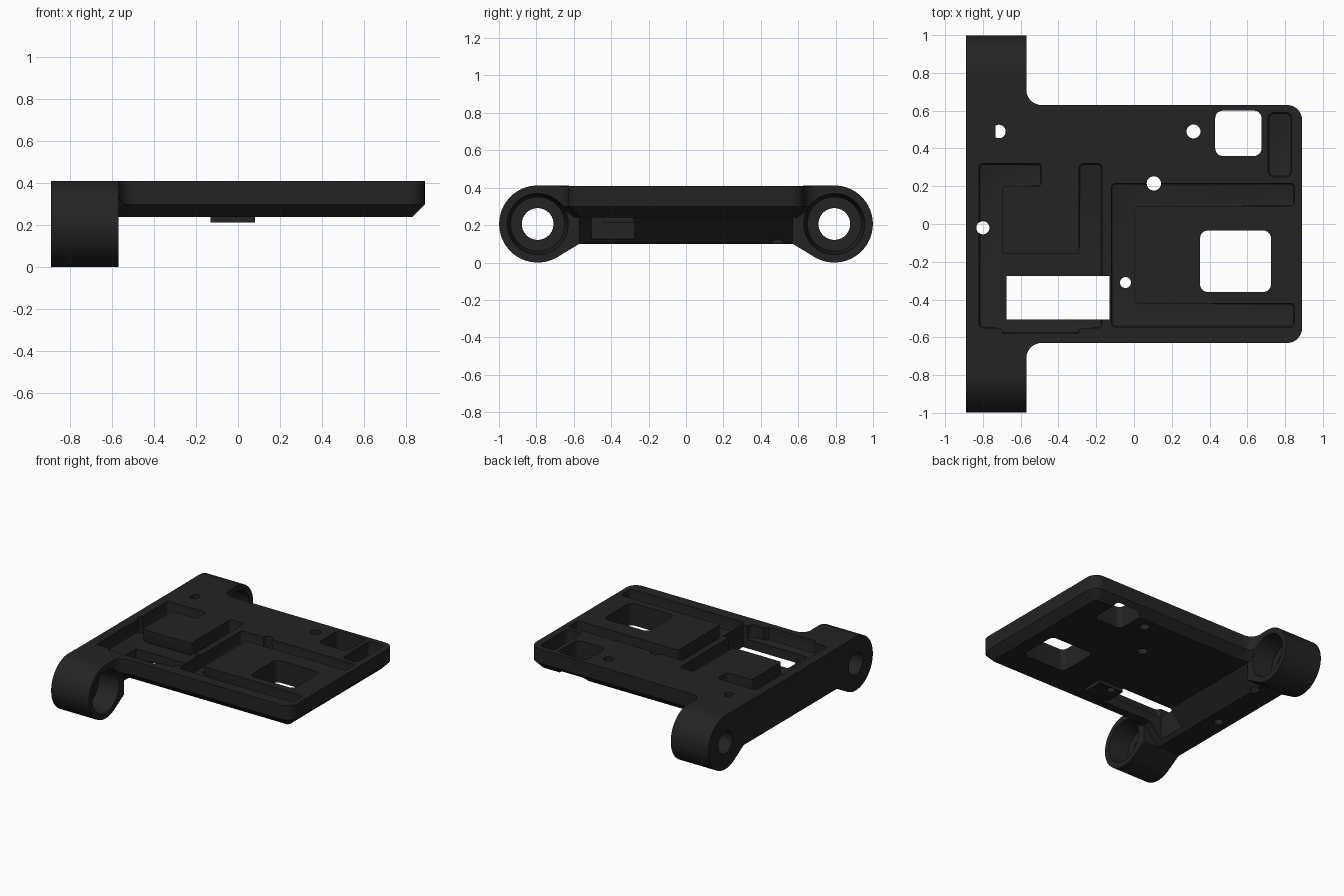
import bpy, bmesh, math
from mathutils import Vector

if "Cube" in bpy.data.objects:
    bpy.data.objects.remove(bpy.data.objects["Cube"])

black = bpy.data.materials.new("matte black")
black.diffuse_color = (0.017, 0.017, 0.017, 1)
black.use_nodes = True
black.node_tree.nodes["Principled BSDF"].inputs["Base Color"].default_value = black.diffuse_color


def rounded(pts, radii, seg=8):
    """Round each polygon corner with its own radius."""
    if not isinstance(radii, (list, tuple)):
        radii = [radii] * len(pts)
    out = []
    n = len(pts)
    for i, r in enumerate(radii):
        p = Vector(pts[i])
        if r <= 0:
            out.append(tuple(p))
            continue
        a = (Vector(pts[i - 1]) - p).normalized()
        b = (Vector(pts[(i + 1) % n]) - p).normalized()
        half = a.angle(b) / 2
        t = r / math.tan(half)
        c = p + (a + b).normalized() * (r / math.sin(half))
        s, e = p + a * t - c, p + b * t - c
        sweep = s.angle_signed(e)
        for k in range(seg + 1):
            w = -sweep * k / seg
            out.append((c.x + s.x * math.cos(w) - s.y * math.sin(w),
                        c.y + s.x * math.sin(w) + s.y * math.cos(w)))
    return out


def loft(name, rings, floor_round=0):
    """Closed solid through rings of 3D points; optional rounding of the first cap."""
    bm = bmesh.new()
    vr = [[bm.verts.new(p) for p in ring] for ring in rings]
    n = len(vr[0])
    cap = bm.faces.new(vr[0][::-1])
    bm.faces.new(vr[-1])
    for lo, hi in zip(vr, vr[1:]):
        for i in range(n):
            j = (i + 1) % n
            bm.faces.new((lo[i], lo[j], hi[j], hi[i]))
    if floor_round:
        bmesh.ops.bevel(bm, geom=list(cap.edges), offset=floor_round, segments=2,
                        profile=0.5, affect='EDGES')
    bmesh.ops.recalc_face_normals(bm, faces=bm.faces)
    me = bpy.data.meshes.new(name)
    bm.to_mesh(me)
    bm.free()
    ob = bpy.data.objects.new(name, me)
    bpy.context.collection.objects.link(ob)
    me.materials.append(black)
    return ob


def prism_z(name, pts, z0, z1, floor_round=0):
    return loft(name, [[(x, y, z) for x, y in pts] for z in (z0, z1)], floor_round)


def rect(x0, x1, y0, y1):
    return [(x0, y0), (x1, y0), (x1, y1), (x0, y1)]


def circle(cx, cy, r, n=32):
    return [(cx + r * math.cos(2 * math.pi * i / n),
             cy + r * math.sin(2 * math.pi * i / n)) for i in range(n)]


def combine(ob, other, op):
    m = ob.modifiers.new(op, 'BOOLEAN')
    m.operation, m.solver, m.object = op, 'EXACT', other
    bpy.context.view_layer.objects.active = ob
    bpy.ops.object.modifier_apply(modifier=m.name)
    bpy.data.objects.remove(other)


TOP, BOT = 0.41, 0.24
XL, XB = -0.89, -0.57
CY, CZ, R = 0.793, 0.206, 0.206


# Plate with filleted shoulders and a chamfered lower edge
def outline(d):
    half = [(-0.8, -0.75), (XB - d, -0.75), (XB - d, -0.63 + d), (0.89 - d, -0.63 + d)]
    rad = [0, 0, 0.08 + d, 0.08 - d]
    return rounded(half + [(x, -y) for x, y in half[::-1]], rad + rad[::-1])


plate = loft("mounting_plate", [[(x, y, z) for x, y in outline(d)]
                                for d, z in ((0.06, BOT), (0, 0.30), (0, TOP))])

# Hinge bar with a sloped inner side
bar = [(XL, 0.1), (-0.70, 0.1), (XB, BOT), (XB, TOP), (XL, TOP)]
combine(plate, loft("hinge_bar", [[(x, y, z) for x, z in bar] for y in (-0.75, 0.75)]),
        'UNION')

# Hinge barrels: a round end blending into the bar
a0, a1, n = math.radians(-119), math.radians(90), 44
for s in (-1, 1):
    prof = [(CY + R * math.cos(a0 + (a1 - a0) * i / n),
             CZ + R * math.sin(a0 + (a1 - a0) * i / n)) for i in range(n + 1)]
    prof += [(0.57, TOP), (0.57, 0.1)]
    combine(plate, loft("barrel", [[(x, s * y, z) for y, z in prof] for x in (XL, XB)]),
            'UNION')

# Small boss under the plate
combine(plate, prism_z("boss", rect(-0.13, 0.08, -0.44, -0.28), 0.212, 0.28), 'UNION')

# Barrel bores with a wider recess on the inner side
for s in (-1, 1):
    for r0, r1, x0, x1 in ((0.085, 0.085, -1, -0.4), (0.145, 0.168, -0.73, -0.53)):
        combine(plate, loft("bore", [[(x, y, z) for y, z in circle(s * CY, CZ, r, 40)]
                                     for r, x in ((r0, x0), (r1, x1))]), 'DIFFERENCE')

# Shallow channels in the top
left_channel = [(-0.82, 0.32), (-0.82, -0.55), (-0.71, -0.55), (-0.69, -0.58),
                (-0.30, -0.58), (-0.28, -0.55), (-0.17, -0.55), (-0.17, 0.32),
                (-0.29, 0.32), (-0.29, -0.16), (-0.70, -0.16), (-0.70, 0.20),
                (-0.49, 0.20), (-0.49, 0.32)]
right_channel = [(-0.12, 0.215), (-0.12, -0.545), (0.85, -0.545), (0.85, -0.42),
                 (0, -0.42), (0, 0.095), (0.85, 0.095), (0.85, 0.215)]
left_radii = [0.02, 0.02] + [0] * 4 + [0.02] * 8
for pts, rad in ((left_channel, left_radii), (right_channel, 0.02),
                 (rect(0.71, 0.835, 0.25, 0.59), 0.03)):
    combine(plate, prism_z("channel", rounded(pts, rad, 4), 0.31, 0.5, 0.015), 'DIFFERENCE')

# Windows through the plate
for box, r in (((0.43, 0.675, 0.36, 0.60), 0.04), ((0.35, 0.725, -0.36, -0.035), 0.04),
               ((-0.675, -0.13, -0.505, -0.275), 0)):
    combine(plate, prism_z("window", rounded(rect(*box), r), -0.1, 0.6), 'DIFFERENCE')

# Screw holes, one with a flat side
for x, y, r, flat in ((-0.715, 0.49, 0.036, -0.74), (0.315, 0.49, 0.037, -9),
                      (0.105, 0.215, 0.038, -9), (-0.80, -0.02, 0.035, -9),
                      (-0.045, -0.31, 0.029, -9)):
    pts = [p for p in circle(x, y, r, 24) if p[0] > flat]
    combine(plate, prism_z("screw_hole", pts, -0.1, 0.6), 'DIFFERENCE')

# Smooth the rounded areas, keep edges sharp
bpy.ops.object.select_all(action='DESELECT')
plate.select_set(True)
bpy.context.view_layer.objects.active = plate
bpy.ops.object.shade_smooth_by_angle(angle=math.radians(30))
